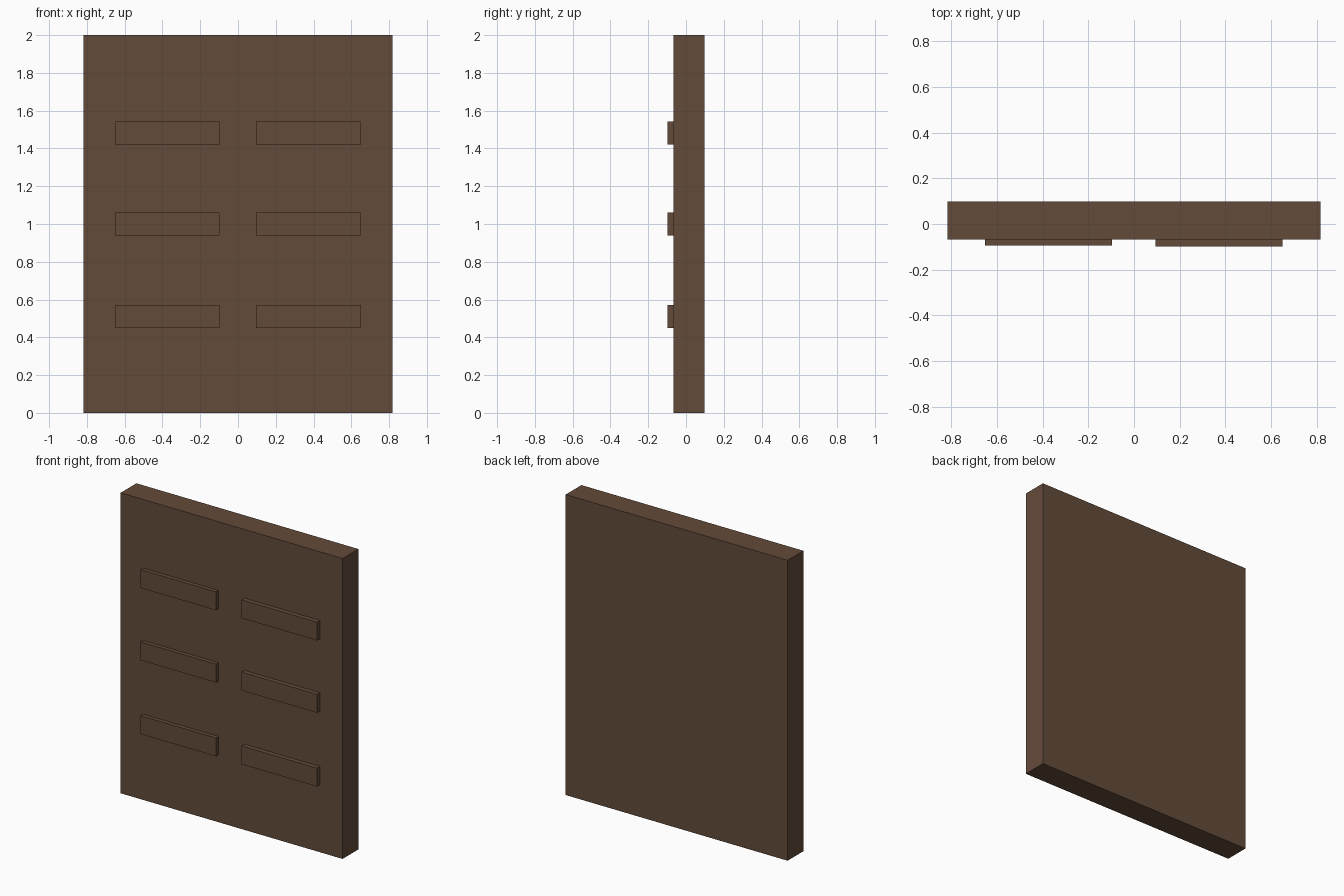
import bpy

if "Cube" in bpy.data.objects:
    bpy.data.objects.remove(bpy.data.objects["Cube"])

wood = bpy.data.materials.new("dark_brown_wood")
wood.diffuse_color = (0.127, 0.070, 0.042, 1)
wood.use_nodes = True
wood.node_tree.nodes["Principled BSDF"].inputs["Base Color"].default_value = wood.diffuse_color


def box(name, x, y, z):
    """Box spanning the (min, max) range given on each axis."""
    bpy.ops.mesh.primitive_cube_add(size=1, location=[sum(r) / 2 for r in (x, y, z)])
    ob = bpy.context.object
    ob.name = name
    ob.scale = [r[1] - r[0] for r in (x, y, z)]
    bpy.ops.object.transform_apply(location=False, rotation=False, scale=True)
    ob.data.materials.append(wood)
    return ob


# Main slab
box("board", (-0.817, 0.817), (-0.067, 0.098), (0, 2))

# Two columns of raised slats; the right column stands slightly prouder
for row, z in enumerate((0.51, 1.001, 1.482)):
    for side, x, front in (("left", (-0.652, -0.097), -0.094),
                           ("right", (0.095, 0.650), -0.098)):
        box(f"slat_{side}_{row + 1}", x, (front, -0.06), (z - 0.061, z + 0.061))
